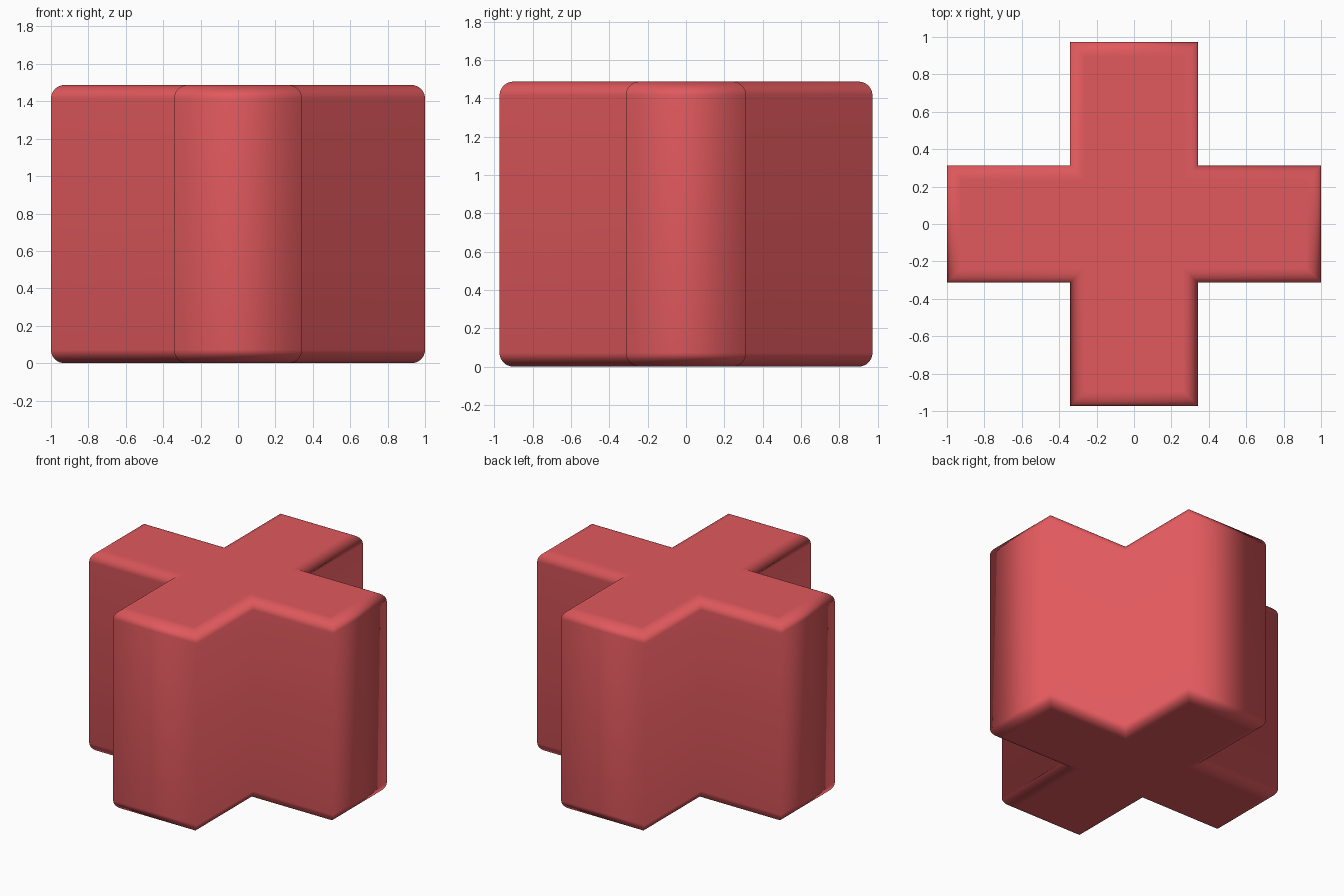
import bpy, bmesh
from math import sin, cos, pi

if "Cube" in bpy.data.objects:
    bpy.data.objects.remove(bpy.data.objects["Cube"])

# Overall sizes: arm reach, arm half widths, height, rim rounding
LX, LY = 1.0, 0.973
WX, WY = 0.342, 0.314
H, R, SEG = 1.487, 0.072, 8

# Plus-shaped outline, counter-clockwise, mirrored from one quarter
quarter = [(LX, WY), (WX, WY), (WX, LY)]
outline = []
for sx, sy, step in ((1, 1, 1), (-1, 1, -1), (-1, -1, 1), (1, -1, -1)):
    outline += [(sx * x, sy * y, sx, sy) for x, y in quarter[::step]]

# Rounded edge profile as (inset, height), bottom to top
angles = [i / SEG * pi / 2 for i in range(SEG + 1)]
profile = [(R - R * sin(a), R - R * cos(a)) for a in angles]
profile += [(d, H - z) for d, z in reversed(profile)]

# Solid: stacked mitred rings, smooth walls, flat caps
bm = bmesh.new()
rings = [[bm.verts.new((x - sx * d, y - sy * d, z)) for x, y, sx, sy in outline]
         for d, z in profile]
n = len(outline)
for a, b in zip(rings, rings[1:]):
    for i in range(n):
        j = (i + 1) % n
        bm.faces.new((a[i], a[j], b[j], b[i])).smooth = True
bm.faces.new(rings[0][::-1])
bm.faces.new(rings[-1])
bm.normal_update()

mesh = bpy.data.meshes.new("plus_block")
bm.to_mesh(mesh)
bm.free()
block = bpy.data.objects.new("plus_block", mesh)
bpy.context.collection.objects.link(block)

# Red material
red = bpy.data.materials.new("red")
red.diffuse_color = (0.75, 0.10, 0.11, 1)
red.use_nodes = True
red.node_tree.nodes["Principled BSDF"].inputs["Base Color"].default_value = red.diffuse_color
mesh.materials.append(red)
